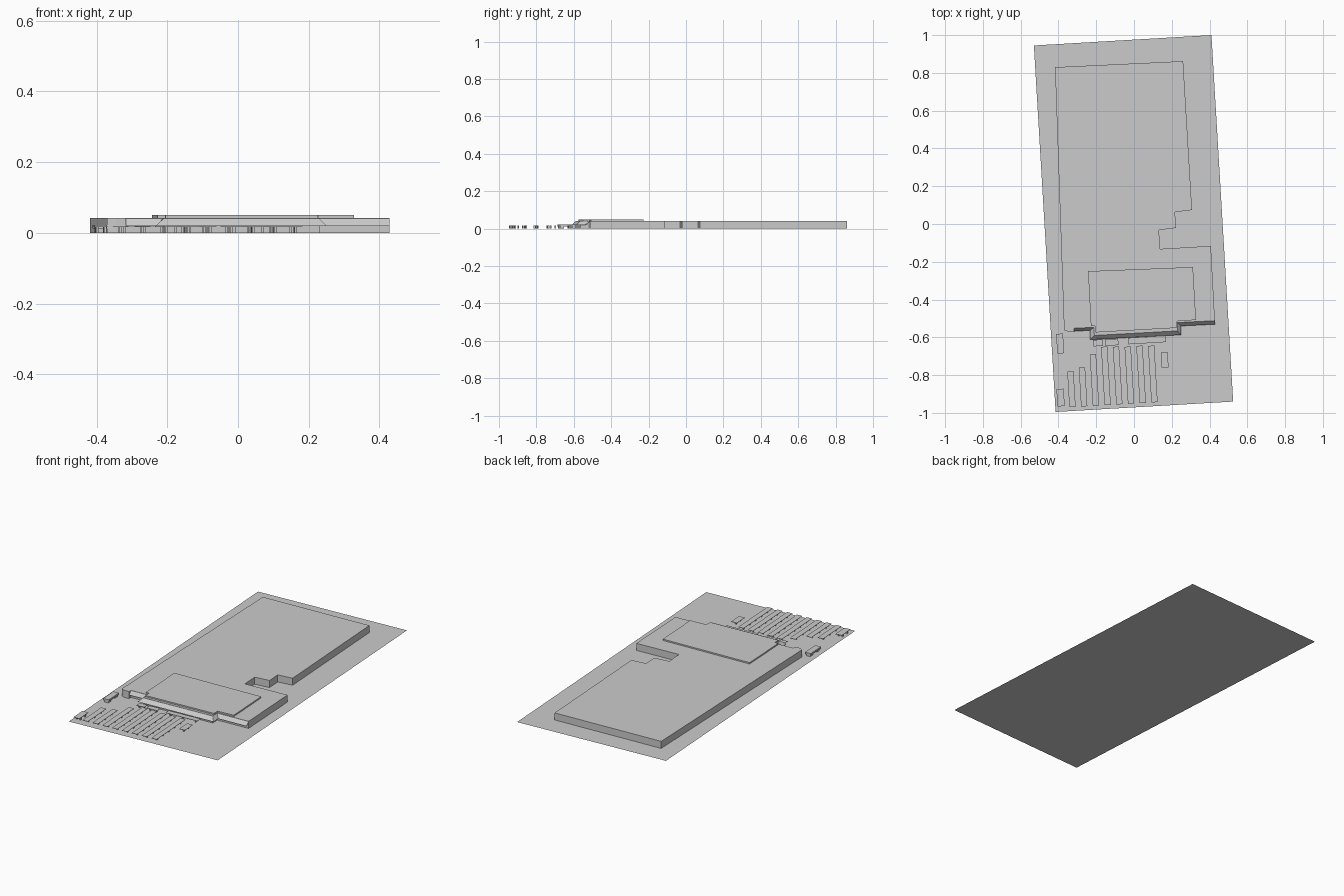
import bpy, math
from mathutils import Vector, Matrix

if "Cube" in bpy.data.objects:
    bpy.data.objects.remove(bpy.data.objects["Cube"])

ANGLE = math.radians(3.4)          # the whole site is turned slightly
ROT = Matrix.Rotation(ANGLE, 2)


def make(name, verts, faces):
    mesh = bpy.data.meshes.new(name)
    mesh.from_pydata(verts, [], faces)
    mesh.update()
    ob = bpy.data.objects.new(name, mesh)
    bpy.context.collection.objects.link(ob)
    return ob


def prism(outline, z0, z1):
    """Vertices and faces of an extruded counter-clockwise outline."""
    n = len(outline)
    verts = [(x, y, z) for z in (z0, z1) for x, y in outline]
    faces = [list(range(n))[::-1], list(range(n, 2 * n))]
    faces += [[i, (i + 1) % n, n + (i + 1) % n, n + i] for i in range(n)]
    return verts, faces


def rect(corner, w, d):
    """Site-aligned rectangle from its front left corner."""
    c = Vector(corner)
    return [tuple(c + ROT @ Vector(p)) for p in ((0, 0), (w, 0), (w, d), (0, d))]


def join(name, parts):
    verts, faces = [], []
    for v, f in parts:
        k = len(verts)
        verts += v
        faces += [[i + k for i in face] for face in f]
    return make(name, verts, faces)


def canopy(name, corner, w, d, posts_u, posts_v, top=0.018, thick=0.002, post=0.007):
    """Flat roof on rows of small posts."""
    parts = [prism(rect(corner, w, d), top - thick, top)]
    for u in posts_u:
        for v in posts_v:
            p = Vector(corner) + ROT @ Vector((u * w - post / 2, v * d - post / 2))
            parts.append(prism(rect(p, post, post), 0, top - thick))
    return join(name, parts)


# Ground sheet
make("ground", [(-0.415, -0.995, 0), (0.525, -0.94, 0), (0.41, 1.0, 0), (-0.53, 0.945, 0)],
     [(0, 1, 2, 3)])

# Main hall with the stepped notch on its right side
front = [(-0.317, -0.552), (-0.212, -0.547), (-0.210, -0.590),
         (0.230, -0.566), (0.228, -0.522), (0.428, -0.512)]
hall = [(-0.370, -0.562), (-0.345, -0.572), (-0.317, -0.570)] + front + [
    (0.407, -0.116), (0.138, -0.132), (0.132, -0.032), (0.222, -0.021),
    (0.217, 0.063), (0.307, 0.074), (0.260, 0.862), (-0.418, 0.830)]
make("main_hall", *prism(hall, 0, 0.042))

# Raised roof over the entrance
roof = [(-0.228, -0.540), (-0.207, -0.539), (-0.205, -0.574), (0.226, -0.550),
        (0.228, -0.515), (0.328, -0.508), (0.312, -0.228), (-0.243, -0.250)]
make("raised_roof", *prism(roof, 0.042, 0.050))

# Sloping awning along the front wall
outer = [(-0.317, -0.568), (-0.232, -0.563), (-0.232, -0.612),
         (0.250, -0.587), (0.248, -0.540), (0.428, -0.531)]
n = len(front)
make("front_awning", [(x, y, 0.041) for x, y in front] + [(x, y, 0.020) for x, y in outer],
     [(i + 1, i, n + i, n + i + 1) for i in range(n - 1)])

# Parking canopies, the left ones shortened
tops = [-0.78, -0.76, -0.69, -0.65, -0.65, -0.65, -0.645, -0.645]
for i, top_y in enumerate(tops):
    x, y = -0.342 + 0.062 * i, -0.970 + 0.0036 * i
    length = top_y - y
    k = max(3, round(length / 0.065))
    canopy(f"parking_canopy_{i + 1}", (x, y), 0.033, length, [0.5],
           [(j + 0.5) / k for j in range(k)])

# Small canopies by the entrance and at the sides
canopy("entrance_canopy_left", (-0.150, -0.645), 0.068, 0.034, [0.2, 0.8], [0.5])
canopy("entrance_canopy_far_left", (-0.215, -0.648), 0.05, 0.034, [0.2, 0.8], [0.5])
canopy("entrance_canopy_right", (-0.030, -0.637), 0.20, 0.034, [0.1, 0.5, 0.9], [0.5])
canopy("side_canopy_right", (0.147, -0.762), 0.036, 0.082, [0.5], [0.25, 0.75])
canopy("side_canopy_left", (-0.405, -0.966), 0.038, 0.092, [0.2, 0.8], [0.25, 0.75])

# Left shelter: a thick roof on two blocks
c = Vector((-0.406, -0.686))
join("left_shelter", [prism(rect(c, 0.036, 0.104), 0.012, 0.022)] +
     [prism(rect(c + ROT @ Vector((0.006, v)), 0.024, 0.026), 0, 0.012) for v in (0.005, 0.073)])
